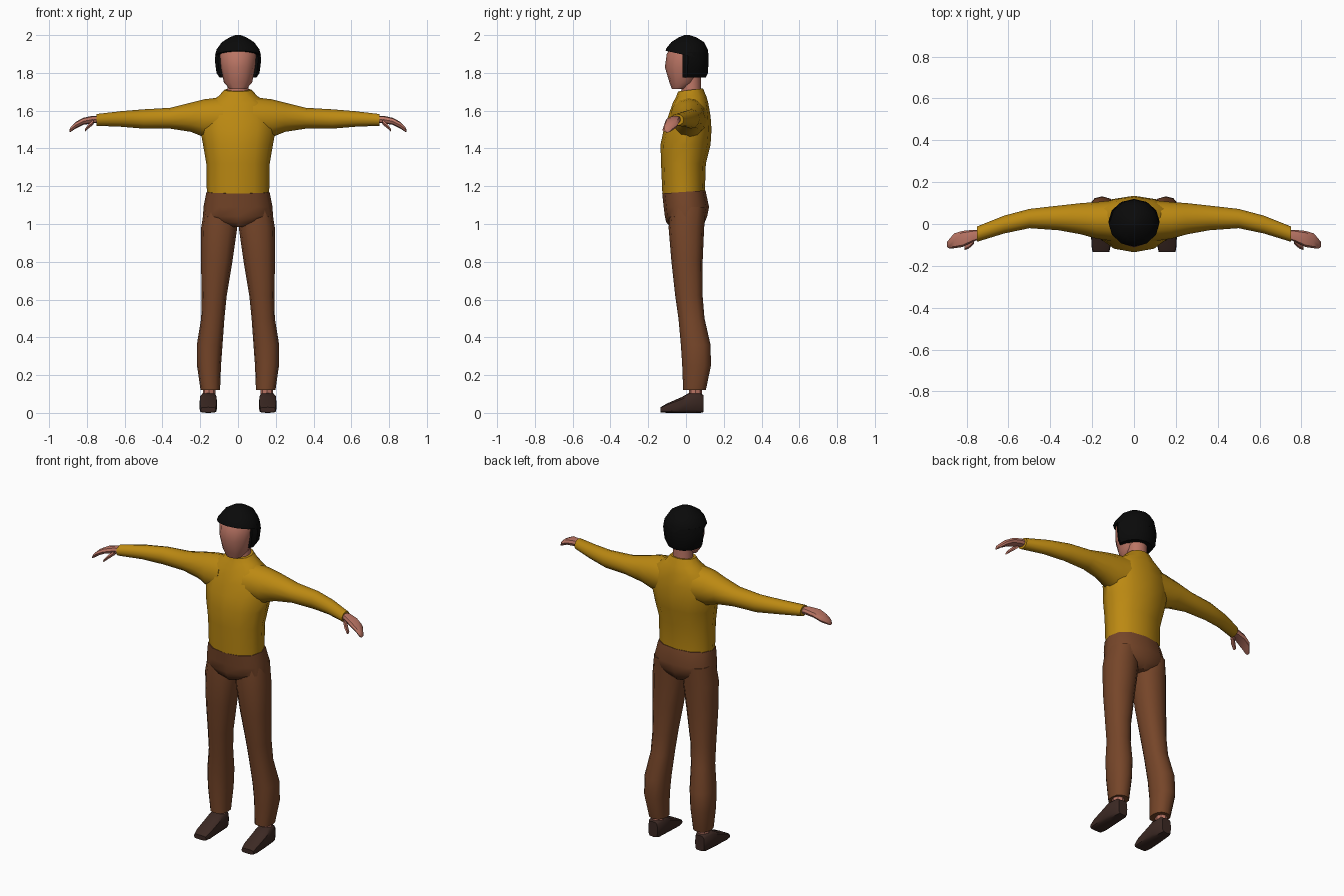
import bpy, bmesh, math


def material(name, color):
    m = bpy.data.materials.new(name)
    m.diffuse_color = (*color, 1)
    return m


SKIN = material("skin", (0.50, 0.18, 0.13))
SHIRT = material("mustard_cloth", (0.50, 0.25, 0.006))
TROUSER = material("brown_cloth", (0.18, 0.06, 0.022))
LEATHER = material("dark_leather", (0.045, 0.022, 0.017))
HAIR = material("black_hair", (0.003, 0.003, 0.003))


def loft(name, axis, rings, mat, n=12, power=2.0, side=1, min_y=None, angle=40):
    """Skin oval sections: (position, a_min, a_max, b_min, b_max[, tilt])."""
    bm = bmesh.new()
    loops = []
    for pos, a0, a1, b0, b1, *tilt in rings:
        loop = []
        for i in range(n):
            t = 2 * math.pi * i / n
            c, s = math.cos(t), math.sin(t)
            u = math.copysign(abs(c) ** (2 / power), c)
            v = math.copysign(abs(s) ** (2 / power), s)
            a = (a0 + a1) / 2 + u * (a1 - a0) / 2
            b = (b0 + b1) / 2 + v * (b1 - b0) / 2
            p = pos + (tilt[0] * v if tilt else 0)
            x, y, z = {"x": (p, a, b), "y": (a, p, b), "z": (a, b, p)}[axis]
            if min_y is not None:
                y = max(y, min_y)
            loop.append(bm.verts.new((x * side, y, z)))
        loops.append(loop)
    for lo, hi in zip(loops, loops[1:]):
        for i in range(n):
            j = (i + 1) % n
            bm.faces.new((lo[i], lo[j], hi[j], hi[i]))
    bm.faces.new(loops[0])
    bm.faces.new(loops[-1])
    bmesh.ops.recalc_face_normals(bm, faces=bm.faces)
    me = bpy.data.meshes.new(name)
    bm.to_mesh(me)
    bm.free()
    me.materials.append(mat)
    me.shade_smooth()
    me.set_sharp_from_angle(angle=math.radians(angle))
    ob = bpy.data.objects.new(name, me)
    bpy.context.collection.objects.link(ob)
    return ob


def pair(name, *args, **kw):
    loft("left_" + name, *args, side=1, **kw)
    loft("right_" + name, *args, side=-1, **kw)


# Head and neck
loft("head", "z", [
    (1.715, -0.045, 0.045, -0.075, -0.005),
    (1.75, -0.075, 0.075, -0.088, 0.05),
    (1.83, -0.092, 0.092, -0.112, 0.09),
    (1.90, -0.100, 0.100, -0.102, 0.10),
    (1.95, -0.080, 0.080, -0.070, 0.08)], SKIN)
loft("neck", "z", [
    (1.66, -0.065, 0.065, -0.035, 0.085),
    (1.72, -0.056, 0.056, -0.022, 0.08),
    (1.80, -0.056, 0.056, -0.025, 0.08)], SKIN)

# Hair: crown, plus the sides and back cut off flat at the temples
loft("hair_crown", "z", [
    (1.892, -0.122, 0.122, -0.108, 0.12, -0.025),
    (1.925, -0.113, 0.113, -0.104, 0.117, -0.005),
    (1.963, -0.085, 0.085, -0.078, 0.095),
    (1.988, -0.045, 0.045, -0.038, 0.055),
    (2.00, -0.015, 0.015, -0.008, 0.02)], HAIR)
loft("hair_back", "z", [
    (1.775, -0.098, 0.098, -0.10, 0.105),
    (1.80, -0.114, 0.114, -0.10, 0.116),
    (1.87, -0.123, 0.123, -0.10, 0.12),
    (1.91, -0.117, 0.117, -0.10, 0.117)], HAIR, min_y=-0.018)

# Shirt body and collar
loft("shirt_body", "z", [
    (1.165, -0.165, 0.165, -0.125, 0.10, 0.008),
    (1.32, -0.168, 0.168, -0.132, 0.105),
    (1.42, -0.185, 0.185, -0.135, 0.13),
    (1.50, -0.20, 0.20, -0.118, 0.135),
    (1.57, -0.195, 0.195, -0.095, 0.13),
    (1.64, -0.165, 0.165, -0.07, 0.118),
    (1.675, -0.105, 0.105, -0.052, 0.108),
    (1.71, -0.072, 0.072, -0.042, 0.09, 0.008)], SHIRT, power=2.1)

# Sleeves
pair("sleeve", "x", [
    (0.08, -0.085, 0.115, 1.45, 1.672),
    (0.18, -0.070, 0.105, 1.46, 1.66),
    (0.25, -0.050, 0.10, 1.488, 1.642),
    (0.36, -0.030, 0.088, 1.505, 1.615),
    (0.50, -0.020, 0.072, 1.505, 1.607),
    (0.62, -0.045, 0.040, 1.515, 1.597),
    (0.75, -0.085, -0.012, 1.52, 1.582)], SHIRT)

# Hands: mitten of fingers and a thumb
pair("hand", "x", [
    (0.735, -0.072, -0.028, 1.535, 1.572),
    (0.77, -0.085, -0.028, 1.533, 1.573),
    (0.82, -0.110, -0.033, 1.525, 1.562),
    (0.86, -0.116, -0.045, 1.505, 1.54),
    (0.885, -0.116, -0.075, 1.488, 1.515),
    (0.893, -0.110, -0.085, 1.485, 1.497)], SKIN, n=8, power=2.6)
pair("thumb", "x", [
    (0.765, -0.095, -0.06, 1.525, 1.557),
    (0.79, -0.118, -0.085, 1.505, 1.532),
    (0.81, -0.125, -0.10, 1.488, 1.505)], SKIN, n=6)

# Trousers: hips and legs
loft("trouser_hips", "z", [
    (0.985, -0.035, 0.035, -0.085, 0.08),
    (1.01, -0.12, 0.12, -0.105, 0.10),
    (1.04, -0.185, 0.185, -0.112, 0.112),
    (1.09, -0.183, 0.183, -0.118, 0.122),
    (1.17, -0.167, 0.167, -0.126, 0.103, 0.008)], TROUSER, power=2.3)
pair("trouser_leg", "z", [
    (0.12, 0.095, 0.198, -0.015, 0.105),
    (0.25, 0.090, 0.217, -0.02, 0.132),
    (0.36, 0.082, 0.218, -0.027, 0.130),
    (0.50, 0.072, 0.195, -0.040, 0.098),
    (0.62, 0.060, 0.192, -0.057, 0.088),
    (0.80, 0.030, 0.196, -0.077, 0.088),
    (0.98, 0.004, 0.195, -0.092, 0.096),
    (1.09, 0.010, 0.178, -0.085, 0.105)], TROUSER, power=2.3)

# Ankles and shoes
pair("ankle", "z", [
    (0.08, 0.120, 0.186, 0.015, 0.085),
    (0.14, 0.120, 0.186, 0.015, 0.085)], SKIN, n=8)
pair("shoe", "y", [
    (-0.135, 0.118, 0.198, 0.003, 0.03),
    (-0.10, 0.111, 0.204, 0.0, 0.05),
    (-0.02, 0.110, 0.205, 0.0, 0.085),
    (0.015, 0.111, 0.203, 0.0, 0.105),
    (0.075, 0.116, 0.195, 0.0, 0.105),
    (0.092, 0.125, 0.185, 0.004, 0.095)], LEATHER, power=4)
